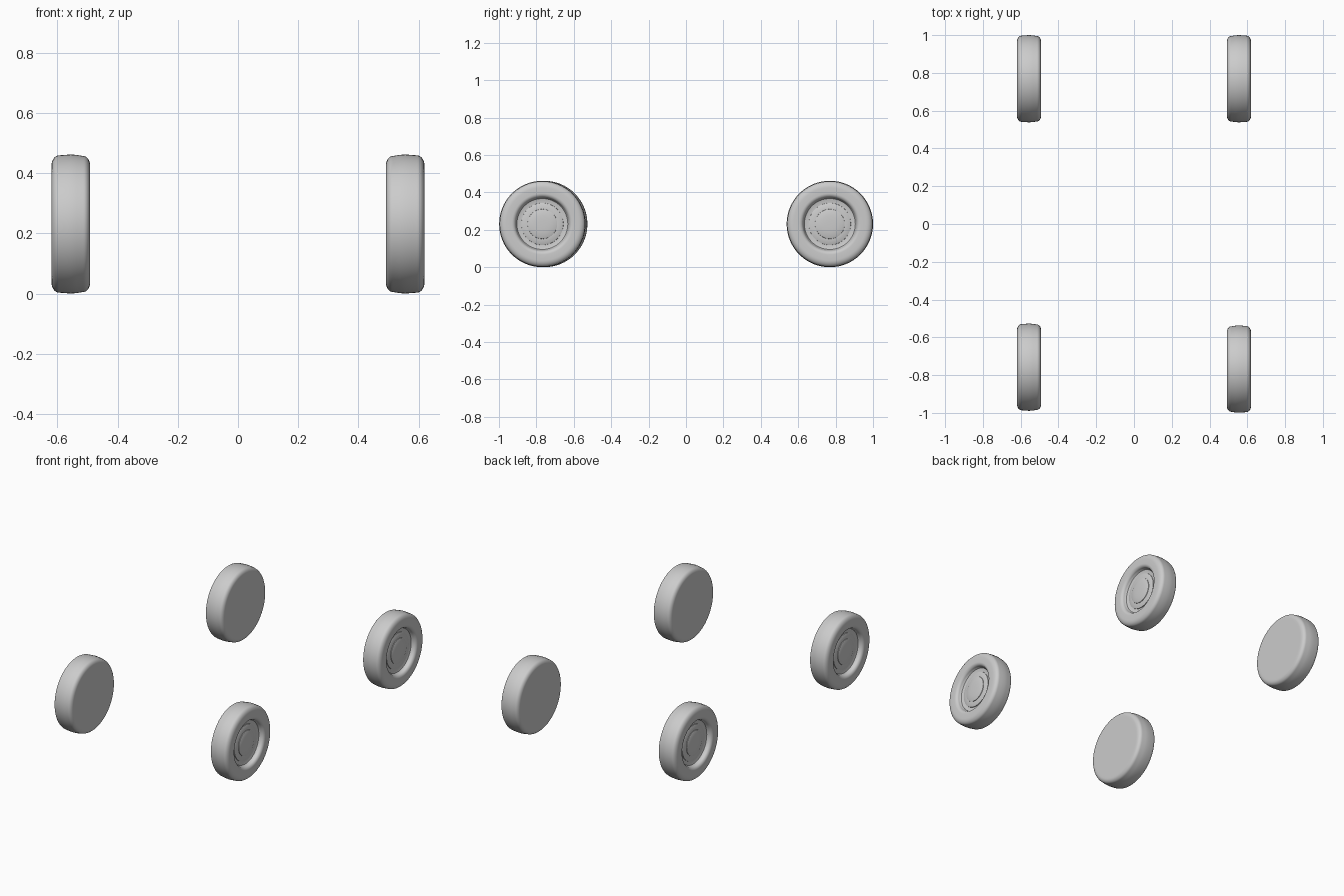
import bpy, bmesh
from math import sin, cos, pi, radians

if "Cube" in bpy.data.objects:
    bpy.data.objects.remove(bpy.data.objects["Cube"])

R = 0.231          # tyre radius
SEG = 64


def arc(cx, cr, rx, rr, a0, a1, n=7):
    """Elliptic arc in the (x, radius) plane, angles in degrees."""
    return [(cx + rx * cos(radians(a0 + (a1 - a0) * i / n)),
             cr + rr * sin(radians(a0 + (a1 - a0) * i / n))) for i in range(n + 1)]


def lathe(name, profile, centre, side):
    """Revolve (x, radius) points about the axle; side mirrors left/right."""
    bm = bmesh.new()
    rings = []
    for x, r in profile:
        n = 1 if r < 1e-6 else SEG
        rings.append([bm.verts.new((side * x, r * cos(2 * pi * i / SEG),
                                    r * sin(2 * pi * i / SEG))) for i in range(n)])
    for a, b in zip(rings, rings[1:]):
        for i in range(SEG):
            j = (i + 1) % SEG
            quad = [a[i % len(a)], a[j % len(a)], b[j % len(b)], b[i % len(b)]]
            bm.faces.new(list(dict.fromkeys(quad)))
    bmesh.ops.recalc_face_normals(bm, faces=bm.faces)
    mesh = bpy.data.meshes.new(name)
    bm.to_mesh(mesh)
    bm.free()
    ob = bpy.data.objects.new(name, mesh)
    bpy.context.collection.objects.link(ob)
    ob.location = centre
    bpy.ops.object.select_all(action='DESELECT')
    ob.select_set(True)
    bpy.context.view_layer.objects.active = ob
    bpy.ops.object.shade_smooth_by_angle(angle=radians(35))
    return ob


# tyre: closed inner face, rounded tread, rolled outer wall sinking to the rim
tyre = ([(-0.062, 0), (-0.064, 0.185)]
        + arc(-0.041, 0.198, 0.023, 0.028, 180, 90)
        + [(-0.02, 0.2295), (0, R), (0.02, 0.2295)]
        + arc(0.039, 0.194, 0.025, 0.034, 90, 0)
        + arc(0.044, 0.164, 0.020, 0.022, 0, -90)
        + [(0.034, 0.136), (0.031, 0.125), (0.030, 0.112), (0.030, 0)])
# rim disc: gently domed plate in the recess
rim = [(0.025, 0.113), (0.034, 0.112), (0.038, 0.100), (0.040, 0.080), (0.040, 0)]
# hub cap: raised central dome
cap = [(0.036, 0.080), (0.043, 0.079), (0.046, 0.070), (0.049, 0.045),
       (0.050, 0.020), (0.050, 0)]

positions = {
    "front_right": (0.556, -0.768, 1), "front_left": (-0.556, -0.758, -1),
    "rear_right": (0.556, 0.769, 1), "rear_left": (-0.556, 0.769, -1),
}
for label, (x, y, side) in positions.items():
    for part, profile in (("tyre", tyre), ("rim", rim), ("hub_cap", cap)):
        lathe(f"{label}_{part}", profile, (x, y, R), side)
